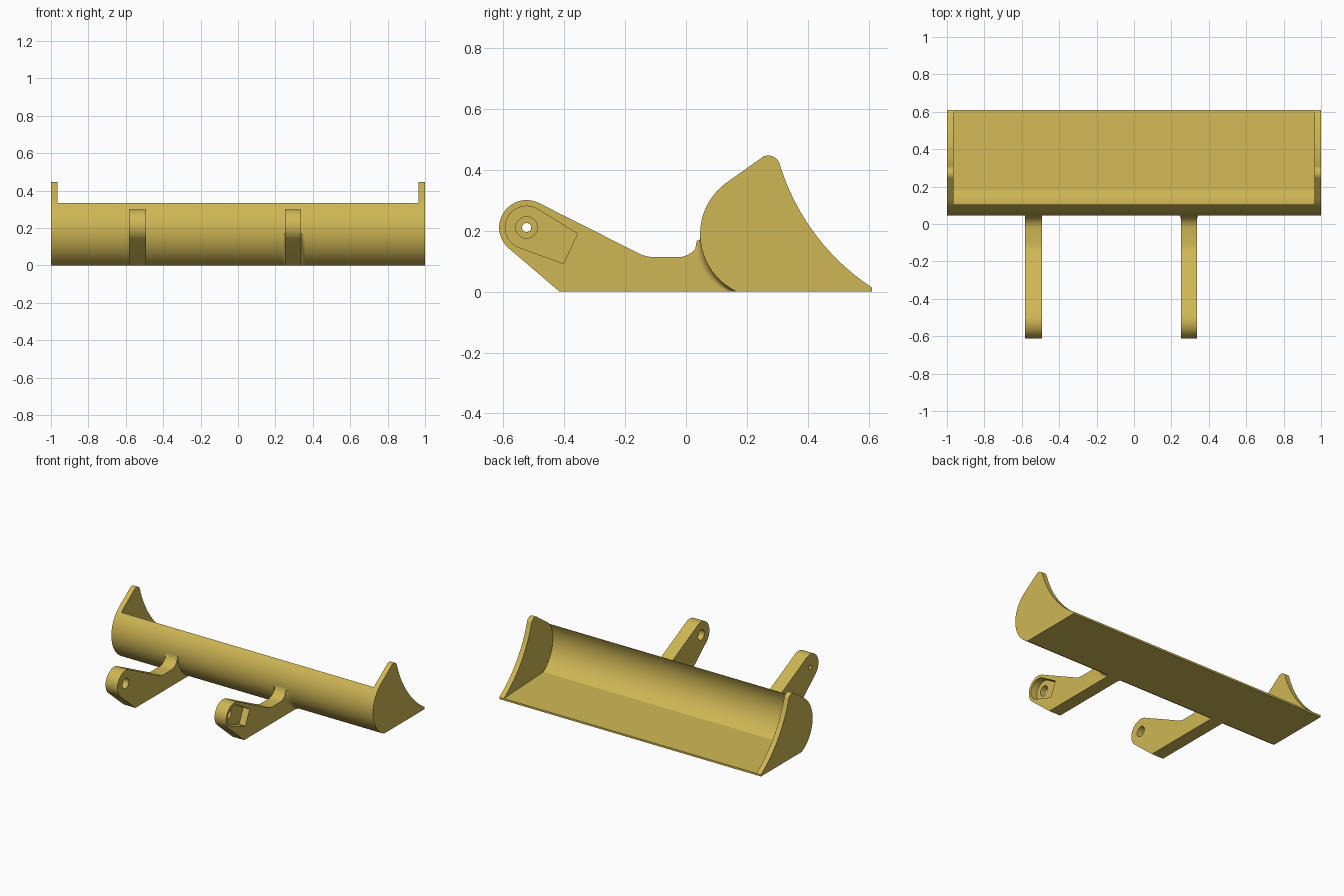
import bpy, bmesh, math
from mathutils import Vector

if "Cube" in bpy.data.objects:
    bpy.data.objects.remove(bpy.data.objects["Cube"])

gold = bpy.data.materials.new("mustard_gold")
gold.diffuse_color = (0.62, 0.47, 0.09, 1)
gold.use_nodes = True
gold.node_tree.nodes["Principled BSDF"].inputs["Base Color"].default_value = gold.diffuse_color


def arc3(a, b, c, n=16):
    """Points of the circular arc from a through b to c."""
    (ax, ay), (bx, by), (cx, cy) = a, b, c
    d = 2 * (ax * (by - cy) + bx * (cy - ay) + cx * (ay - by))
    sa, sb, sc = ax * ax + ay * ay, bx * bx + by * by, cx * cx + cy * cy
    ux = (sa * (by - cy) + sb * (cy - ay) + sc * (ay - by)) / d
    uy = (sa * (cx - bx) + sb * (ax - cx) + sc * (bx - ax)) / d
    r = math.hypot(ax - ux, ay - uy)
    t0, tb, t1 = (math.atan2(p[1] - uy, p[0] - ux) for p in (a, b, c))
    tau = 2 * math.pi
    sweep = (t1 - t0) % tau
    if (tb - t0) % tau > sweep:
        sweep -= tau
    return [(ux + r * math.cos(t0 + sweep * i / n), uy + r * math.sin(t0 + sweep * i / n))
            for i in range(n + 1)]


def ring(center, r, a0, a1, n):
    """Arc about a centre, angles in degrees."""
    return [(center[0] + r * math.cos(math.radians(a0 + (a1 - a0) * i / n)),
             center[1] + r * math.sin(math.radians(a0 + (a1 - a0) * i / n)))
            for i in range(n + 1)]


def loft(name, loops):
    """Solid through a list of equal closed loops."""
    bm = bmesh.new()
    rows = [[bm.verts.new(p) for p in loop] for loop in loops]
    n = len(rows[0])
    for r0, r1 in zip(rows, rows[1:]):
        for i in range(n):
            j = (i + 1) % n
            bm.faces.new((r0[i], r0[j], r1[j], r1[i]))
    bm.faces.new(rows[0][::-1])
    bm.faces.new(rows[-1])
    bmesh.ops.recalc_face_normals(bm, faces=bm.faces)
    me = bpy.data.meshes.new(name)
    bm.to_mesh(me)
    bm.free()
    me.materials.append(gold)
    ob = bpy.data.objects.new(name, me)
    bpy.context.collection.objects.link(ob)
    return ob


def prism(name, pts, x0, x1):
    """Side profile (y, z) extruded along x."""
    return loft(name, [[(x, y, z) for y, z in pts] for x in (x0, x1)])


def cut(ob, cutter):
    """Subtract the cutter and remove it."""
    mod = ob.modifiers.new("cut", 'BOOLEAN')
    mod.operation, mod.solver, mod.object = 'DIFFERENCE', 'EXACT', cutter
    bpy.context.view_layer.objects.active = ob
    bpy.ops.object.modifier_apply(modifier=mod.name)
    bpy.data.objects.remove(cutter)


# Shared outer back curve of the bucket, bottom to top
back = arc3((0.165, 0), (0.047, 0.205), (0.13, 0.355), 40)

# End plates
plate = (back + arc3((0.243, 0.435), (0.266, 0.446), (0.308, 0.416), 10)
         + arc3((0.308, 0.416), (0.413, 0.203), (0.61, 0.013), 24)[1:] + [(0.61, 0)])
for name, s in (("left_end_plate", -1), ("right_end_plate", 1)):
    prism(name, plate, s * 0.965, s * 1.0)

# Trough shell with sharp rim and creased floor
outer = [p for p in back if p[1] < 0.33]
rim = (0.105, 0.335)
inner = arc3(rim, (0.076, 0.205), (0.18, 0.032), 30)
prism("trough", outer + inner + [(0.61, 0.013), (0.61, 0)], -0.965, 0.965)

# Mounting arms
pivot = (-0.523, 0.21)
arm = ([(-0.415, 0)] + ring(pivot, 0.09, 227, 63, 28)
       + arc3((-0.155, 0.125), (-0.13, 0.116), (-0.105, 0.113), 6)
       + arc3((-0.02, 0.113), (0.028, 0.137), (0.047, 0.19), 12)
       + [(y + 0.012, z) for y, z in reversed(back) if 0 < z < 0.19] + [(0.175, 0)])
left_arm = prism("left_arm", arm, -0.583, -0.493)
right_arm = prism("right_arm", arm, 0.25, 0.338)

# Left arm: counterbore and small through hole
cut(left_arm, prism("bore", ring(pivot, 0.035, 0, 345, 23), -0.545, -0.45))
cut(left_arm, prism("pin_hole", ring(pivot, 0.015, 0, 337.5, 15), -0.65, -0.52))

# Right arm: tapered recess and wide through hole
recess = ring(pivot, 0.07, 58.7, 250, 28) + [(-0.402, 0.092), (-0.356, 0.19)]
cut(right_arm, prism("recess", recess, 0.29, 0.40))
cut(right_arm, prism("axle_hole", ring(pivot, 0.035, 0, 345, 23), 0.2, 0.31))

# Concave fillets where the right arm meets the bucket
for name, edge, s in (("fillet_inner", 0.25, -1), ("fillet_outer", 0.338, 1)):
    loops = []
    for y, z in back:
        if z > 0.175:
            break
        w, d = 0.024, 0.028 * min(1, (0.2 - z) / 0.08)
        curve = [(edge + s * w * (1 - math.cos(t)), y - d * (1 - math.sin(t)), z)
                 for t in (math.pi / 2 * i / 8 for i in range(9))]
        loops.append([(edge - s * 0.005, y + 0.008, z)] + curve
                     + [(edge + s * w, y + 0.008, z)])
    loft(name, loops)

# Smooth curved faces, keep hard edges
for ob in bpy.context.scene.objects:
    ob.select_set(True)
    bpy.context.view_layer.objects.active = ob
bpy.ops.object.shade_smooth_by_angle(angle=math.radians(25))
